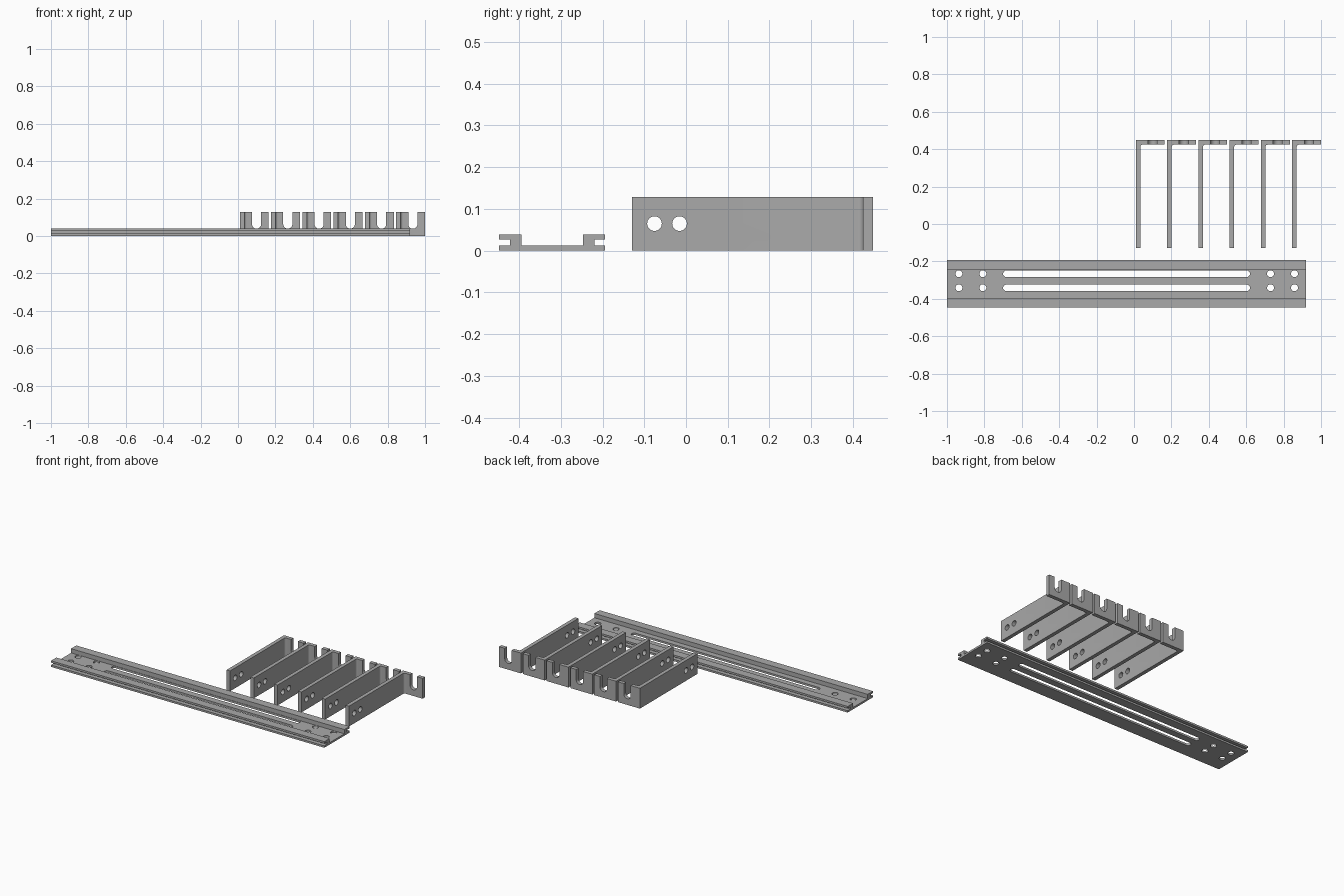
import bpy, bmesh, math

if "Cube" in bpy.data.objects:
    bpy.data.objects.remove(bpy.data.objects["Cube"])

grey = bpy.data.materials.new("plain grey metal")
grey.diffuse_color = (0.40, 0.40, 0.40, 1)
grey.use_nodes = True
grey.node_tree.nodes["Principled BSDF"].inputs["Base Color"].default_value = grey.diffuse_color


def extrude_profile(name, points, vec):
    """Closed prism from a planar outline swept along vec."""
    bm = bmesh.new()
    face = bm.faces.new([bm.verts.new(p) for p in points])
    res = bmesh.ops.extrude_face_region(bm, geom=[face])
    moved = [g for g in res["geom"] if isinstance(g, bmesh.types.BMVert)]
    bmesh.ops.translate(bm, vec=vec, verts=moved)
    bmesh.ops.recalc_face_normals(bm, faces=bm.faces)
    mesh = bpy.data.meshes.new(name)
    bm.to_mesh(mesh)
    bm.free()
    obj = bpy.data.objects.new(name, mesh)
    bpy.context.collection.objects.link(obj)
    mesh.materials.append(grey)
    return obj


def slot_outline(a, b, r, n=16):
    """2D stadium between points a and b; a circle when they coincide."""
    ang = math.atan2(b[1] - a[1], b[0] - a[0])
    pts = []
    for c, start in ((b, ang - math.pi / 2), (a, ang + math.pi / 2)):
        last = n if a == b else n + 1
        pts += [(c[0] + r * math.cos(start + math.pi * i / n),
                 c[1] + r * math.sin(start + math.pi * i / n)) for i in range(last)]
    return pts


def cut(obj, cutters):
    """Subtract cutters, bake the result and drop the helpers."""
    for c in cutters:
        c.hide_render = True
        mod = obj.modifiers.new("cut", "BOOLEAN")
        mod.operation, mod.solver, mod.object = "DIFFERENCE", "EXACT", c
    bpy.context.view_layer.update()
    deps = bpy.context.evaluated_depsgraph_get()
    mesh = bpy.data.meshes.new_from_object(obj.evaluated_get(deps))
    obj.modifiers.clear()
    obj.data = mesh
    for c in cutters:
        bpy.data.objects.remove(c)


def smooth(obj):
    bpy.ops.object.select_all(action="DESELECT")
    obj.select_set(True)
    bpy.context.view_layer.objects.active = obj
    bpy.ops.object.shade_smooth_by_angle(angle=math.radians(30))


# Rail: flat base with an outward-opening channel along each edge
MID = -0.3205
half = [(0.127, 0), (0.127, 0.012), (0.101, 0.012), (0.101, 0.027),
        (0.127, 0.027), (0.127, 0.039), (0.074, 0.039), (0.074, 0.012)]
profile = half + [(-y, z) for y, z in reversed(half)]
rail = extrude_profile("mounting_rail", [(-1, MID + y, z) for y, z in profile], (1.92, 0, 0))

# Rail slots and screw holes, in two rows
cutters = []
for y in (-0.266, -0.341):
    shapes = [slot_outline((-0.683, y), (0.603, y), 0.017)]
    shapes += [slot_outline((x, y), (x, y), 0.0185) for x in (-0.936, -0.808, 0.73, 0.858)]
    cutters += [extrude_profile("rail_cutter", [(px, py, -0.02) for px, py in s], (0, 0, 0.045))
                for s in shapes]
cut(rail, cutters)
smooth(rail)

# Bracket: L-shaped plate with a small fillet in the inner corner
X0, T, W, H, FR, BK = 0.010, 0.024, 0.154, 0.129, -0.129, 0.448
R = 0.012
fillet = [(X0 + T + R - R * math.cos(a), BK - T - R + R * math.sin(a))
          for a in (math.pi / 2 * i / 6 for i in range(7))]
ell = [(X0, FR), (X0 + T, FR)] + fillet + [(X0 + W, BK - T), (X0 + W, BK), (X0, BK)]
bracket = extrude_profile("bracket_1", [(x, y, 0) for x, y in ell], (0, 0, H))

# Bracket screw holes and the open-topped notch in the flange
cutters = [extrude_profile("hole_cutter",
                           [(X0 - 0.02, y, z) for y, z in slot_outline((c, 0.065), (c, 0.065), 0.0175)],
                           (0.07, 0, 0)) for c in (-0.0755, -0.0155)]
notch = slot_outline((X0 + 0.089, 0.0635), (X0 + 0.089, 0.2), 0.0245)
cutters.append(extrude_profile("notch_cutter", [(x, BK - 0.06, z) for x, z in notch], (0, 0.1, 0)))
cut(bracket, cutters)
smooth(bracket)

# Row of six brackets
for i in range(1, 6):
    copy = bracket.copy()
    copy.name = f"bracket_{i + 1}"
    copy.location.x = 0.1672 * i
    bpy.context.collection.objects.link(copy)
